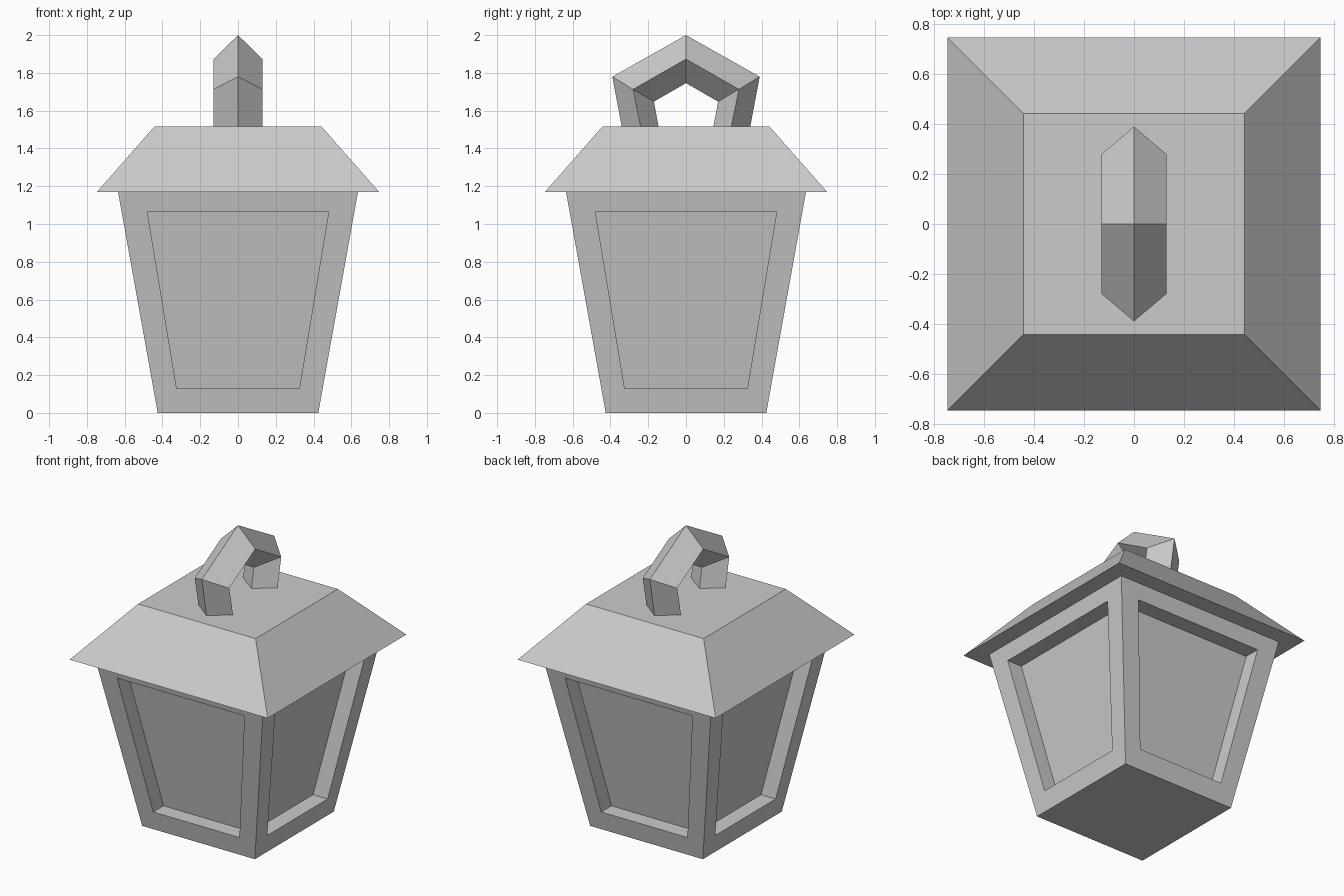
import bpy, bmesh
from math import pi
from mathutils import Matrix, Vector

if "Cube" in bpy.data.objects:
    bpy.data.objects.remove(bpy.data.objects["Cube"])


def make_object(name, bm):
    bmesh.ops.remove_doubles(bm, verts=bm.verts, dist=1e-4)
    bmesh.ops.recalc_face_normals(bm, faces=bm.faces)
    mesh = bpy.data.meshes.new(name)
    bm.to_mesh(mesh)
    bm.free()
    obj = bpy.data.objects.new(name, mesh)
    bpy.context.collection.objects.link(obj)
    return obj


def bridge(bm, a, b, closed=True):
    n = len(a)
    for i in range(n if closed else n - 1):
        j = (i + 1) % n
        bm.faces.new((a[i], a[j], b[j], b[i]))


def square(bm, half, z):
    return [bm.verts.new((sx * half, sy * half, z))
            for sx, sy in ((-1, -1), (1, -1), (1, 1), (-1, 1))]


EAVE_Z, BASE, TOP = 1.17, 0.425, 0.635
RECESS = 0.11


def wall(z):
    return BASE + (TOP - BASE) * z / EAVE_Z


# Tapered body: four identical sides, each with a recessed pane
bm = bmesh.new()
bm.faces.new(square(bm, BASE, 0))
for k in range(4):
    turn = Matrix.Rotation(k * pi / 2, 3, 'Z')

    def quad(half_low, z_low, half_high, z_high, depth=0.0):
        corners = ((-half_low, z_low), (half_low, z_low),
                   (half_high, z_high), (-half_high, z_high))
        return [bm.verts.new(turn @ Vector((x, depth - wall(z), z))) for x, z in corners]

    rim = quad(BASE, 0, TOP, EAVE_Z)
    opening = quad(0.325, 0.13, 0.48, 1.065)
    pane = quad(0.325, 0.13, 0.48, 1.065, RECESS)
    bridge(bm, rim, opening)
    bridge(bm, opening, pane)
    bm.faces.new(pane)
make_object("lantern_body", bm)

# Overhanging roof with flat top and flat underside of the eaves
bm = bmesh.new()
rings = [square(bm, h, z) for h, z in ((TOP, EAVE_Z), (0.747, EAVE_Z), (0.443, 1.515))]
bridge(bm, rings[0], rings[1])
bridge(bm, rings[1], rings[2])
bm.faces.new(rings[2])
make_object("roof", bm)

# Carry handle: diamond section swept over a faceted arch
# each station: outer ridge, side edges, inner ridge as (y, z)
half_arch = [((0.34, 1.515), (0.24, 1.515), (0.145, 1.515)),
             ((0.39, 1.78), (0.28, 1.713), (0.17, 1.648))]
crown = ((0, 2.0), (0, 1.873), (0, 1.746))
mirrored = [tuple((-y, z) for y, z in s) for s in reversed(half_arch)]
bm = bmesh.new()
sections = []
for outer, side, inner in half_arch + [crown] + mirrored:
    sections.append([bm.verts.new(p) for p in (
        (0, *outer), (0.13, *side), (0, *inner), (-0.13, *side))])
for a, b in zip(sections, sections[1:]):
    bridge(bm, a, b)
make_object("handle", bm)
